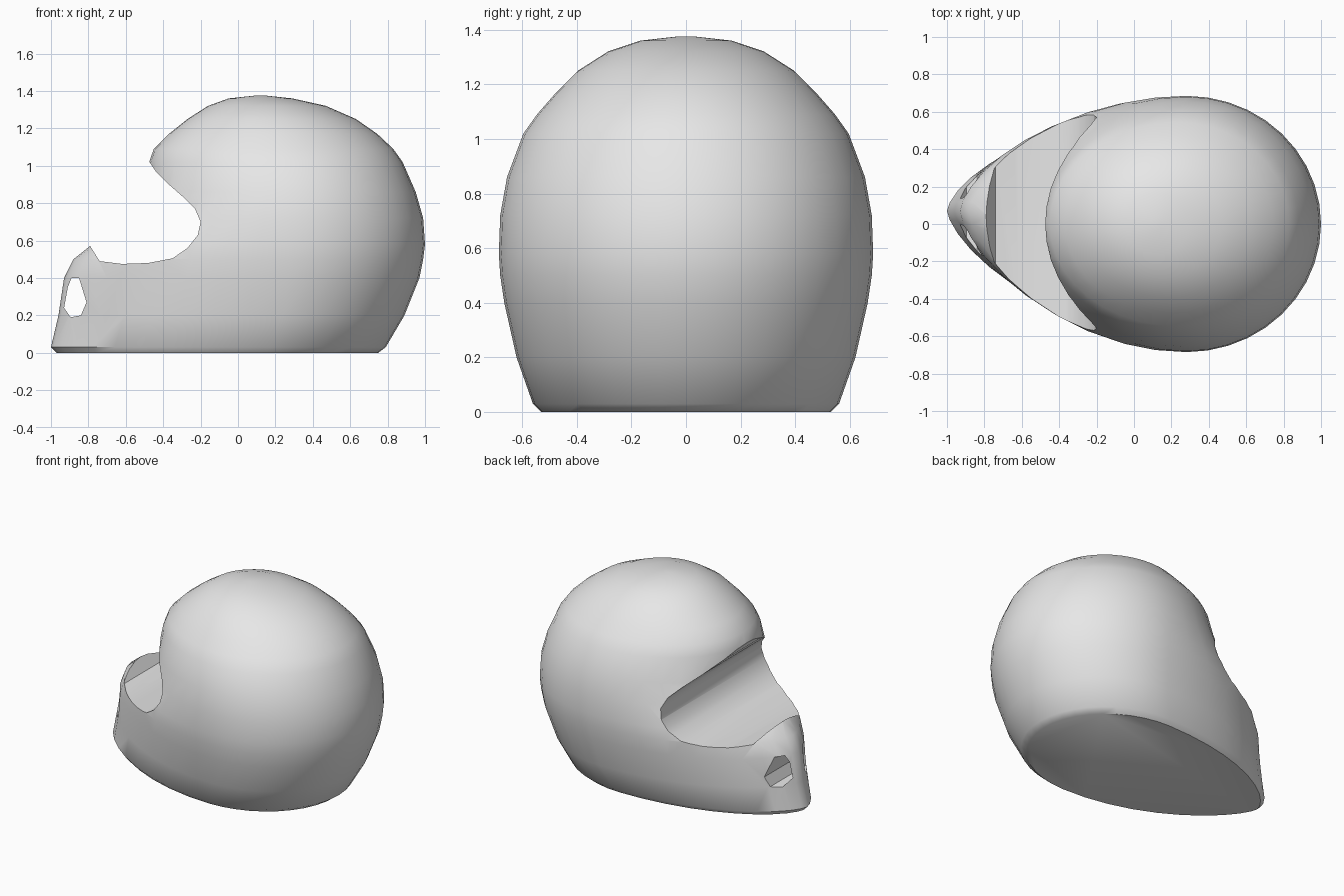
import bpy, bmesh, math

cube = bpy.data.objects.get("Cube")
if cube:
    bpy.data.objects.remove(cube, do_unlink=True)

grey = bpy.data.materials.new("light grey")
grey.use_nodes = True
colour = (0.8, 0.8, 0.8, 1)
grey.diffuse_color = colour
grey.node_tree.nodes["Principled BSDF"].inputs["Base Color"].default_value = colour


def add_object(name, bm):
    bmesh.ops.recalc_face_normals(bm, faces=bm.faces)
    mesh = bpy.data.meshes.new(name)
    bm.to_mesh(mesh)
    bm.free()
    mesh.materials.append(grey)
    obj = bpy.data.objects.new(name, mesh)
    bpy.context.collection.objects.link(obj)
    return obj


def section(z, front, back, middle, width, point, steps=40):
    """Egg-shaped outline: round behind, drawn to a point in front."""
    ring = []
    for i in range(steps):
        a = 2 * math.pi * i / steps
        c, s = math.cos(a), math.sin(a)
        if c >= 0:
            ring.append((middle + (back - middle) * c, width * s, z))
        else:
            y = math.copysign(abs(s) ** point, s) * width
            lean = 0.07 * c * c * (point - 1) / 0.35
            ring.append((middle + (middle - front) * c, y + lean, z))
    return ring


def prism(name, profile, half):
    """Profile in x and z, extruded along y."""
    bm = bmesh.new()
    face = bm.faces.new([bm.verts.new((x, -half, z)) for x, z in profile])
    out = bmesh.ops.extrude_face_region(bm, geom=[face])
    moved = [v for v in out["geom"] if isinstance(v, bmesh.types.BMVert)]
    bmesh.ops.translate(bm, verts=moved, vec=(0, 2 * half, 0))
    return add_object(name, bm)


# Shell: height, front, back, widest x, half width, pointedness
levels = [
    (0.00, -0.97, 0.75, 0.15, 0.53, 1.35),
    (0.03, -1.00, 0.79, 0.17, 0.56, 1.35),
    (0.20, -0.96, 0.89, 0.24, 0.62, 1.35),
    (0.40, -0.93, 0.97, 0.27, 0.665, 1.35),
    (0.50, -0.88, 0.99, 0.28, 0.68, 1.3),
    (0.58, -0.78, 1.00, 0.28, 0.685, 1.2),
    (0.72, -0.60, 0.99, 0.28, 0.68, 1.1),
    (0.86, -0.50, 0.95, 0.27, 0.655, 1.0),
    (1.02, -0.475, 0.88, 0.25, 0.595, 1.0),
    (1.09, -0.45, 0.83, 0.23, 0.545, 1.0),
    (1.17, -0.37, 0.745, 0.21, 0.475, 1.0),
    (1.25, -0.27, 0.63, 0.18, 0.395, 1.0),
    (1.32, -0.16, 0.47, 0.16, 0.285, 1.0),
    (1.36, -0.05, 0.29, 0.13, 0.165, 1.0),
    (1.375, 0.09, 0.15, 0.12, 0.03, 1.0),
]
bm = bmesh.new()
rings = [[bm.verts.new(p) for p in section(*level)] for level in levels]
for low, high in zip(rings, rings[1:]):
    for i in range(len(low)):
        j = (i + 1) % len(low)
        bm.faces.new((low[i], low[j], high[j], high[i]))
bm.faces.new(rings[0])
bm.faces.new(rings[-1])
shell = add_object("helmet_shell", bm)

# Face opening between the brow and the chin guard
face_cut = prism("face_opening_cutter", [
    (-1.3, 1.03), (-0.48, 1.03), (-0.44, 0.97), (-0.37, 0.90), (-0.29, 0.83),
    (-0.23, 0.77), (-0.20, 0.70), (-0.215, 0.63), (-0.27, 0.56),
    (-0.35, 0.505), (-0.48, 0.48), (-0.62, 0.475), (-0.74, 0.49),
    (-0.79, 0.57), (-1.3, 0.57)], 1)

# Vent running through the chin guard
vent_cut = prism("chin_vent_cutter", [
    (-0.89, 0.40), (-0.85, 0.40), (-0.81, 0.27), (-0.84, 0.20),
    (-0.895, 0.19), (-0.93, 0.24), (-0.91, 0.35)], 1)

bpy.context.view_layer.objects.active = shell
for cutter in (face_cut, vent_cut):
    cutter.hide_render = True
    mod = shell.modifiers.new(cutter.name, "BOOLEAN")
    mod.operation = "DIFFERENCE"
    mod.solver = "EXACT"
    mod.object = cutter
    bpy.ops.object.modifier_apply(modifier=mod.name)
    bpy.data.objects.remove(cutter, do_unlink=True)

# Smooth shading with crisp rims
bpy.ops.object.select_all(action="DESELECT")
shell.select_set(True)
bpy.ops.object.shade_smooth_by_angle(angle=math.radians(38))
